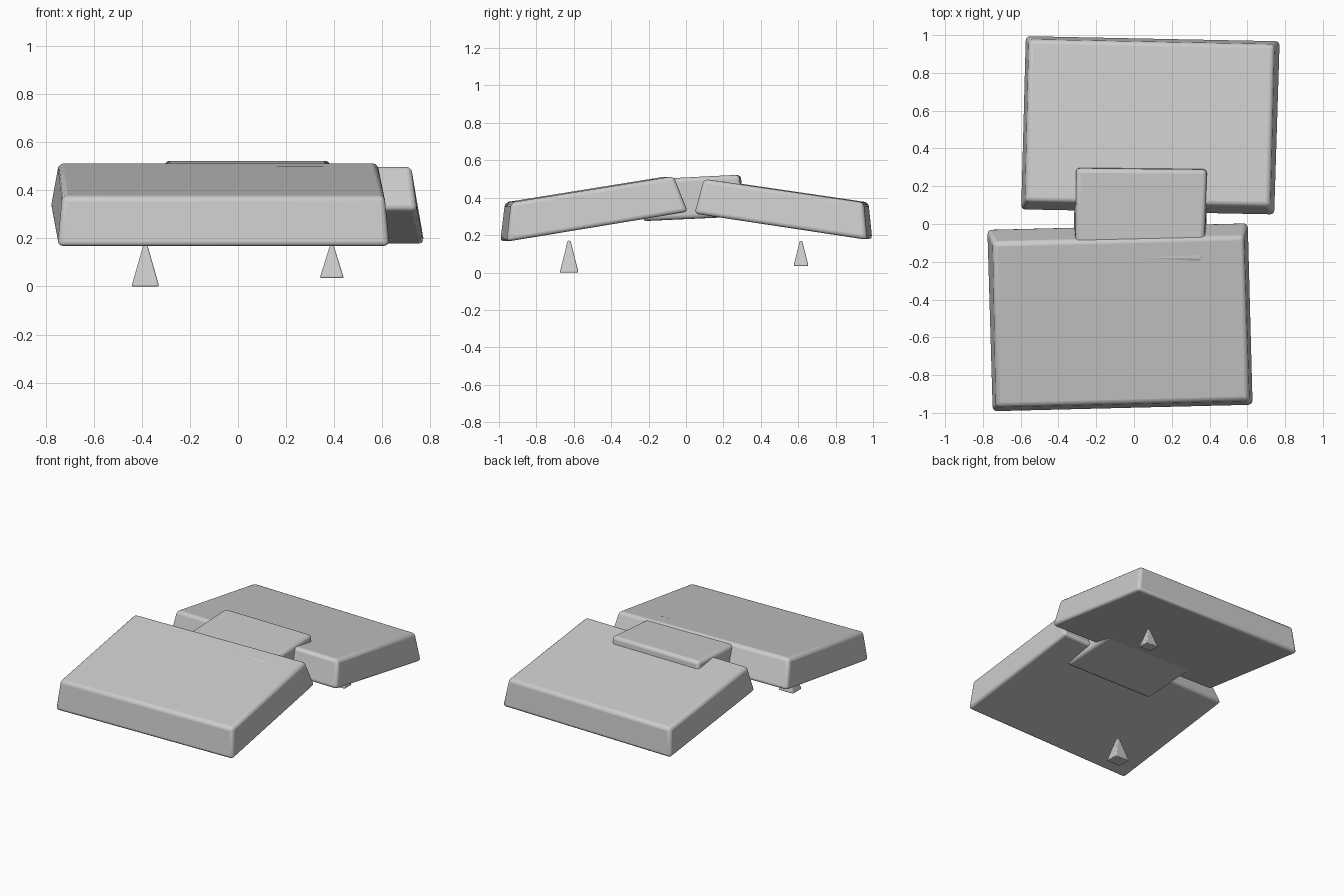
import bpy
import bmesh

cube = bpy.data.objects.get("Cube")
if cube:
    bpy.data.objects.remove(cube, do_unlink=True)

grey = bpy.data.materials.new("light grey")
grey.use_nodes = True
tone = (0.6, 0.6, 0.6, 1)
grey.diffuse_color = tone
grey.node_tree.nodes["Principled BSDF"].inputs["Base Color"].default_value = tone


def finish(name, bm, bevel, segments):
    """Turn a bmesh into a softly bevelled, smooth-shaded object."""
    bmesh.ops.recalc_face_normals(bm, faces=bm.faces)
    mesh = bpy.data.meshes.new(name)
    bm.to_mesh(mesh)
    bm.free()
    mesh.materials.append(grey)
    obj = bpy.data.objects.new(name, mesh)
    bpy.context.collection.objects.link(obj)
    weights = mesh.attributes.new("bevel_weight_edge", "FLOAT", "EDGE")
    middle = sum(v.co.z for v in mesh.vertices) / len(mesh.vertices)
    for edge in mesh.edges:
        # underside rims stay crisper than the upper ones
        under = all(v in obj.get("under", []) for v in edge.vertices)
        weights.data[edge.index].value = 0.4 if under else 1.0
    mod = obj.modifiers.new("soft_edges", "BEVEL")
    mod.limit_method = "WEIGHT"
    mod.width = bevel
    mod.segments = segments
    bpy.ops.object.select_all(action="DESELECT")
    bpy.context.view_layer.objects.active = obj
    obj.select_set(True)
    bpy.ops.object.shade_smooth_by_angle()
    return obj


def slab(name, profile, skew, bevel):
    """Side profile of (y, z, left x, right x) spanned across the width."""
    bm = bmesh.new()
    ends = [[bm.verts.new((row[side], row[0] + skew * row[side], row[1]))
             for row in profile] for side in (2, 3)]
    for end in ends:
        bm.faces.new(end)
    for i in range(4):
        j = (i + 1) % 4
        bm.faces.new((ends[0][i], ends[0][j], ends[1][j], ends[1][i]))
    return finish(name, bm, bevel, 3)


def spike(name, x, y, base, top, wide, deep):
    """Four-sided tapering foot with a narrow blunt tip."""
    bm = bmesh.new()
    bmesh.ops.create_cube(bm, size=1)
    for v in bm.verts:
        high = v.co.z > 0
        taper = 0.16 if high else 1
        v.co = (x + v.co.x * wide * taper, y + v.co.y * deep * taper,
                top if high else base)
    return finish(name, bm, 0.006, 2)


# Two sloping slabs leaning towards each other
slab("front_slab", [(-.975, .165, -.75, .63), (-.95, .375, -.73, .61),
                    (-.08, .515, -.745, .58), (-.005, .325, -.78, .605)],
     0.025, 0.022)
slab("back_slab", [(.06, .315, -.6, .745), (.11, .5, -.575, .72),
                   (.965, .375, -.555, .74), (.985, .175, -.575, .775)],
     -0.02, 0.022)

# Block joining the slabs in the middle
slab("bridge_block", [(-.23, .275, -.32, .38), (-.2, .498, -.31, .37),
                      (.29, .523, -.305, .385), (.31, .3, -.315, .39)],
     -0.01, 0.022)

# Small pointed feet
spike("front_foot", -.385, -.625, 0, .17, .115, .1)
spike("back_foot", .39, .615, .035, .17, .1, .08)
